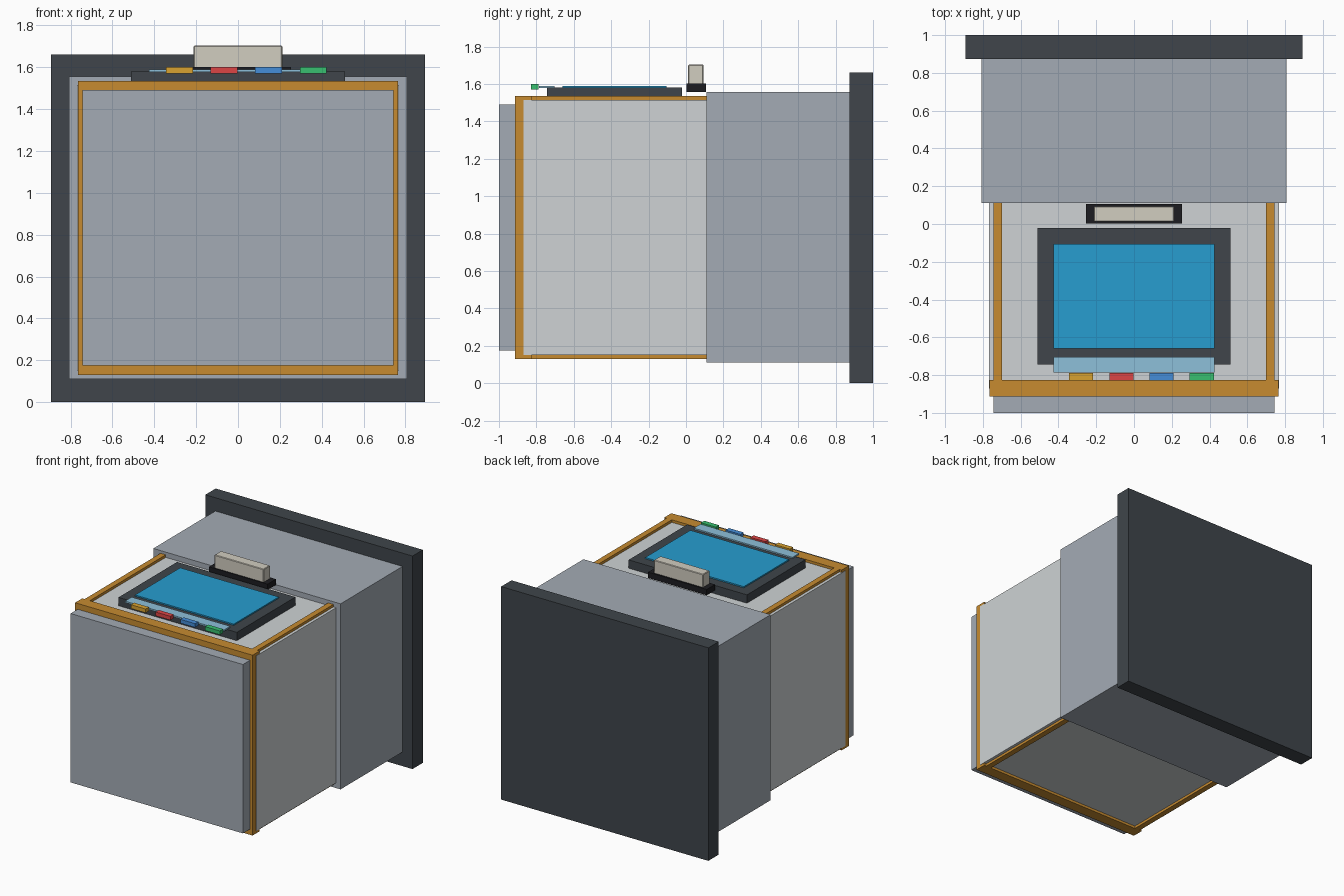
import bpy

if "Cube" in bpy.data.objects:
    bpy.data.objects.remove(bpy.data.objects["Cube"])


def material(name, rgb):
    m = bpy.data.materials.new(name)
    m.diffuse_color = (*rgb, 1)
    m.use_nodes = True
    m.node_tree.nodes["Principled BSDF"].inputs["Base Color"].default_value = m.diffuse_color
    return m


DARK = material("charcoal", (0.05, 0.06, 0.07))
STEEL = material("steel", (0.37, 0.41, 0.46))
LIGHT = material("light_grey", (0.62, 0.65, 0.66))
ORANGE = material("orange", (0.57, 0.26, 0.03))
BLACK = material("black", (0.012, 0.012, 0.015))
CREAM = material("cream", (0.64, 0.61, 0.53))
BLUE = material("screen_blue", (0.02, 0.34, 0.63))
PALE = material("pale_blue", (0.27, 0.53, 0.70))


def box(name, x, y, z, mat, bevel=0):
    """Box from (min, max) ranges on each axis."""
    bpy.ops.mesh.primitive_cube_add(size=1, location=[(a + b) / 2 for a, b in (x, y, z)])
    ob = bpy.context.object
    ob.name = name
    ob.scale = [b - a for a, b in (x, y, z)]
    bpy.ops.object.transform_apply(location=False, rotation=False, scale=True)
    ob.data.materials.append(mat)
    if bevel:
        mod = ob.modifiers.new("bevel", "BEVEL")
        mod.width = bevel
        mod.segments = 1
    return ob


def wide(half):
    return (-half, half)


# Main shells, front to back
box("front_door", wide(0.743), (-1, -0.87), (0.174, 1.49), STEEL)
box("main_body", wide(0.768), (-0.87, 0.12), (0.15, 1.515), LIGHT)
box("rear_housing", wide(0.807), (0.11, 0.88), (0.11, 1.556), STEEL)
box("back_plate", wide(0.893), (0.873, 1), (0, 1.66), DARK)

# Orange frame around the door and trim strips along the body
for name, z, strip_z in (("bottom", (0.13, 0.174), (0.13, 0.155)),
                         ("top", (1.49, 1.535), (1.51, 1.535))):
    box("frame_" + name, wide(0.765), (-0.913, -0.825), z, ORANGE)
    for side, s in (("left", -1), ("right", 1)):
        box(f"trim_{name}_{side}", sorted((s * 0.70, s * 0.745)), (-0.83, 0.115), strip_z, ORANGE)
for side, s in (("left", -1), ("right", 1)):
    box("frame_" + side, sorted((s * 0.743, s * 0.765)), (-0.913, -0.868), (0.174, 1.49), ORANGE)

# Control panel on top
box("panel_base", wide(0.51), (-0.743, -0.022), (1.51, 1.58), DARK)
box("panel_screen", wide(0.425), (-0.66, -0.105), (1.575, 1.59), BLUE)
box("button_shelf", wide(0.425), (-0.785, -0.703), (1.578, 1.59), PALE)

# Coloured buttons
colours = {"amber": (0.69, 0.36, 0.03), "red": (0.72, 0.06, 0.06),
           "blue": (0.06, 0.27, 0.69), "green": (0.04, 0.53, 0.16)}
for i, (name, rgb) in enumerate(colours.items()):
    cx = -0.28 + i * 0.213
    box("button_" + name, (cx - 0.064, cx + 0.064), (-0.828, -0.788), (1.57, 1.6),
        material("button_" + name, rgb))

# Handle block on its black mount
box("handle_mount", wide(0.253), (0.003, 0.106), (1.557, 1.602), BLACK)
box("handle_block", wide(0.212), (0.012, 0.093), (1.598, 1.703), CREAM, bevel=0.004)
